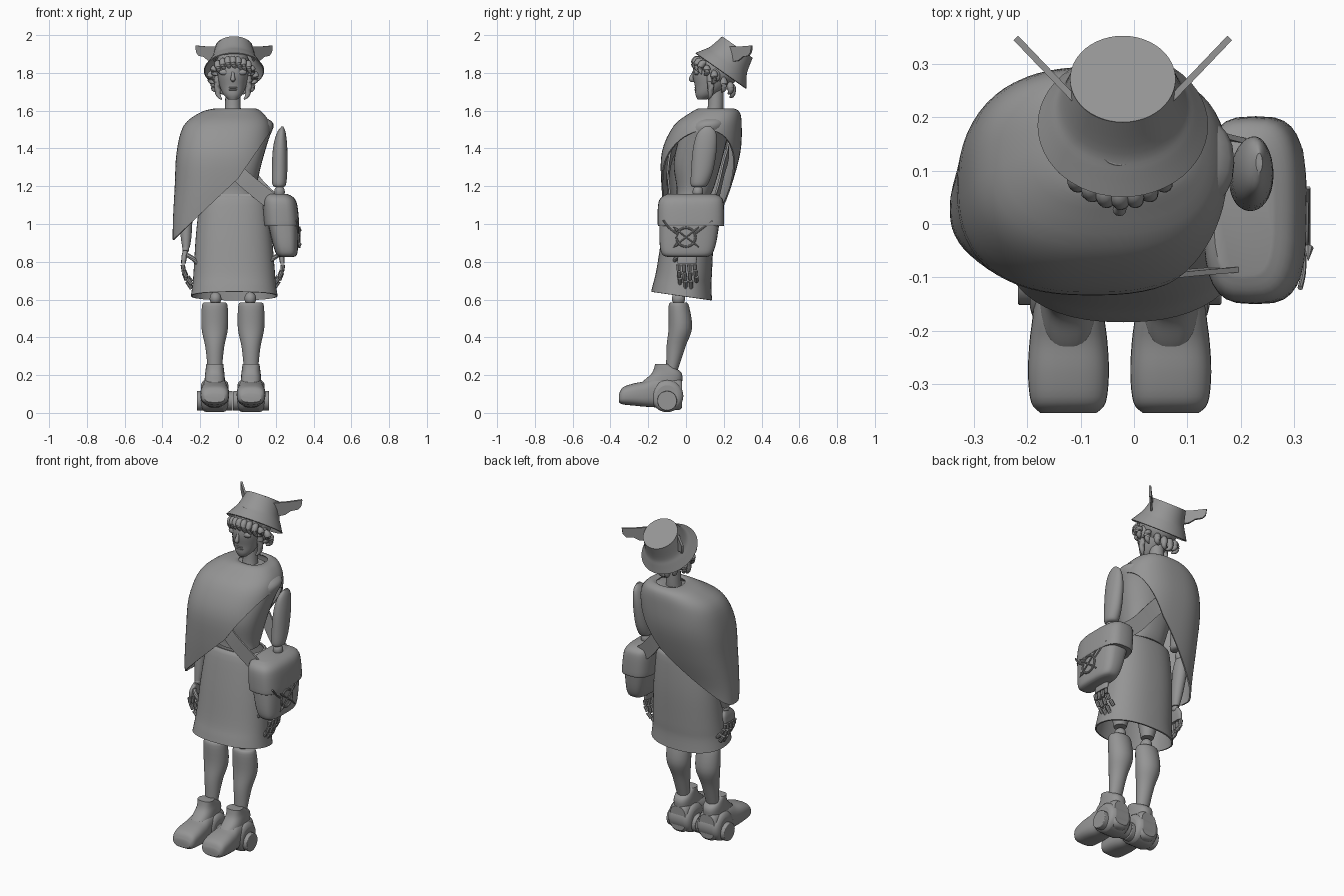
import bpy, bmesh
from math import sin, cos, pi, radians
from mathutils import Vector, Matrix

cube = bpy.data.objects.get("Cube")
if cube:
    bpy.data.objects.remove(cube, do_unlink=True)

grey = bpy.data.materials.new("plain grey")
grey.use_nodes = True
tone = (0.3, 0.3, 0.3, 1)
grey.diffuse_color = tone
grey.node_tree.nodes["Principled BSDF"].inputs["Base Color"].default_value = tone
MID = -0.027  # body centre line


def finish(name, bm, solid=0, bevel=0):
    bmesh.ops.recalc_face_normals(bm, faces=bm.faces)
    if solid:
        bmesh.ops.solidify(bm, geom=bm.faces[:], thickness=solid)
        bmesh.ops.recalc_face_normals(bm, faces=bm.faces)
    me = bpy.data.meshes.new(name)
    bm.to_mesh(me)
    bm.free()
    me.materials.append(grey)
    me.shade_smooth()
    me.set_sharp_from_angle(angle=radians(38))
    ob = bpy.data.objects.new(name, me)
    bpy.context.collection.objects.link(ob)
    if bevel:
        mod = ob.modifiers.new("Soft edges", 'BEVEL')
        mod.width, mod.segments = bevel, 3
    return ob


def resample(rows, k):
    """Smooth spline through rows of numbers."""
    out, n = [], len(rows)
    for i in range(n - 1):
        a, b, c, d = (rows[min(max(j, 0), n - 1)] for j in range(i - 1, i + 3))
        for s in range(k):
            t = s / k
            out.append([q + t / 2 * (r - p + t * (2 * p - 5 * q + 4 * r - w + t * (3 * (q - r) + w - p)))
                        for p, q, r, w in zip(a, b, c, d)])
    return out + [list(rows[-1])]


def skin(name, loops, caps, cuts=(), **kw):
    bm = bmesh.new()
    vs = [[bm.verts.new(p) for p in loop] for loop in loops]
    n = len(vs[0])
    for a, b in zip(vs, vs[1:]):
        for i in range(n):
            bm.faces.new((a[i], a[(i + 1) % n], b[(i + 1) % n], b[i]))
    if caps:
        bm.faces.new(vs[0])
        bm.faces.new(vs[-1])
    for co, no in cuts:
        bmesh.ops.bisect_plane(bm, geom=bm.verts[:] + bm.edges[:] + bm.faces[:],
                               plane_co=co, plane_no=no, clear_inner=True)
        bmesh.ops.remove_doubles(bm, verts=bm.verts, dist=.004)
    return finish(name, bm, **kw)


def loft(name, rings, n=32, p=2, k=4, caps=True, upright=True, **kw):
    """Skin over oval rings (x, y, z, half width, half depth)."""
    def bend(v):
        return abs(v) ** (2 / p) * (1 if v > 0 else -1)
    loops = []
    for x, y, z, rx, ry in resample(rings, k):
        loop = []
        for i in range(n):
            u, v = rx * bend(cos(2 * pi * i / n)), ry * bend(sin(2 * pi * i / n))
            loop.append((x + u, y + v, z) if upright else (x + u, y, z + v))
        loops.append(loop)
    return skin(name, loops, caps, **kw)


def tube(name, pts, n=12, k=4):
    """Round limb or lock along points (x, y, z, radius)."""
    rows = resample(pts, k)
    loops = []
    for i, row in enumerate(rows):
        c = Vector(row[:3])
        d = Vector(rows[min(i + 1, len(rows) - 1)][:3]) - Vector(rows[max(i - 1, 0)][:3])
        q = Vector((0, 0, 1)).rotation_difference(d)
        loops.append([c + q @ Vector((cos(2 * pi * j / n), sin(2 * pi * j / n), 0)) * max(row[3], 0.001)
                      for j in range(n)])
    return skin(name, loops, True)


def ball(name, loc, size):
    bm = bmesh.new()
    bmesh.ops.create_uvsphere(bm, u_segments=24, v_segments=14, radius=1,
                              matrix=Matrix.Translation(loc) @ Matrix.Diagonal((*size, 1)))
    return finish(name, bm)


def barrel(name, loc, r, length, bevel=0.004):
    bm = bmesh.new()
    bmesh.ops.create_cone(bm, cap_ends=True, segments=32, radius1=r, radius2=r, depth=length,
                          matrix=Matrix.Translation(loc) @ Matrix.Rotation(pi / 2, 4, 'Y'))
    return finish(name, bm, bevel=bevel)


def ribbon(name, pts, width, solid):
    """Flat strap; width is a vector across the path."""
    bm = bmesh.new()
    w = Vector(width) / 2
    rows = [Vector(p) for p in resample(pts, 4)]
    vs = [(bm.verts.new(p - w), bm.verts.new(p + w)) for p in rows]
    for a, b in zip(vs, vs[1:]):
        bm.faces.new((a[0], a[1], b[1], b[0]))
    return finish(name, bm, solid=solid)


# Torso, neck and skirt
loft("torso", [(-.025, .04, 1.155, .118, .09), (-.025, .05, 1.2, .123, .1), (-.025, .06, 1.32, .15, .125),
               (-.02, .09, 1.45, .183, .128), (-.01, .12, 1.53, .198, .115), (-.015, .14, 1.57, .14, .09),
               (-.02, .155, 1.592, .07, .06)], p=2.3)
tube("neck", [(MID, .14, 1.54, .05), (MID, .155, 1.6, .042), (MID, .16, 1.72, .04)], n=20)
loft("skirt", [(-.025, .03, 1.15, .155, .09), (-.022, .025, 1.13, .178, .112), (-.022, .01, .95, .2, .135),
               (-.02, -.01, .75, .215, .148), (-.02, -.022, .67, .222, .156), (-.02, -.03, .57, .238, .17)],
     n=48, p=2.3, caps=False, solid=.008, cuts=[((0, -.03, .62), (0, .14, 1))])

# One-shouldered cape, cut along a diagonal hem
loft("cape", [(-.015, .165, 1.608, .075, .07), (-.015, .16, 1.612, .105, .092), (-.035, .155, 1.59, .165, .13),
              (-.058, .115, 1.52, .23, .18), (-.075, .08, 1.38, .25, .208), (-.08, .055, 1.2, .255, .185),
              (-.08, .03, 1, .265, .14), (-.08, .03, .86, .265, .12)],
     n=64, p=2.5, caps=False, solid=.008,
     cuts=[((0, 0, 1.24), (-.94, 0, 1)), ((0, 0, 1.24), (-1.45, 0, 1))])

# Head and face
loft("head", [(MID, .085, 1.66, .025, .025), (MID, .105, 1.685, .05, .055), (MID, .13, 1.73, .07, .083),
              (MID, .15, 1.8, .086, .115), (MID, .165, 1.87, .085, .113), (MID, .18, 1.93, .05, .07)], p=2.1)
tube("nose", [(MID, .045, 1.81, .007), (MID, .033, 1.785, .009), (MID, .028, 1.765, .013), (MID, .045, 1.755, .004)])
for z in (1.722, 1.711):
    ball("lip", (MID, .058, z), (.026, .014, .006))
for s in (-1, 1):
    ball("eye", (MID + s * .043, .057, 1.803), (.03, .014, .016))
    tube("eyebrow", [(MID + s * .018, .04, 1.832, .004), (MID + s * .045, .048, 1.84, .005),
                     (MID + s * .07, .075, 1.828, .002)], n=8)
    ball("ear", (MID + s * .093, .155, 1.785), (.016, .026, .036))

# Hair: cap, fringe and hanging locks
ball("hair_cap", (MID, .19, 1.82), (.102, .1, .095))
for i in range(7):
    d = (i - 3) * .027
    back = d * d * 5
    x, y, z = MID + d, .053 + back, 1.885 - back * .7
    tube("fringe_lock", [(x, y + .02, z - .008, .01), (x, y, z - .013, .018),
                         (x + .004, y - .012, z - .04, .015), (x + .016, y - .004, z - .068, .003)])
for s in (-1, 1):
    for dx, y, z in ((.1, .11, 1.79), (.118, .15, 1.745), (.08, .13, 1.66), (.1, .2, 1.7), (.06, .235, 1.69), (.02, .245, 1.67)):
        top = 1.84 - .7 * (y - .1)
        tube("side_lock", [(MID + s * dx * .85, y, top, .012), (MID + s * dx, y, top * .7 + z * .3, .02),
                           (MID + s * dx, y, top * .2 + z * .8, .014), (MID + s * (dx - .02), y - .012, z, .004)])

# Hat tilted back, with a pair of wings
tilt = Matrix.Translation((MID + .006, .185, 1.812)) @ Matrix.Rotation(radians(-35), 4, 'X')
hat = loft("hat", [(0, 0, 0, .16, .164), (0, 0, .04, .136, .138), (0, 0, .075, .117, .118),
                   (0, 0, .15, .097, .099)], n=48, caps=False, solid=.006)
hat.matrix_world = tilt
bm = bmesh.new()
bmesh.ops.create_circle(bm, cap_ends=True, segments=48, radius=.099,
                        matrix=tilt @ Matrix.Translation((0, 0, .148)))
finish("hat_top", bm, solid=.004)
outline = [(0, 1.94), (.5, 1.94), (1, 1.945), (.97, 1.91), (.85, 1.89), (.6, 1.885), (.4, 1.865), (.15, 1.86), (0, 1.89)]
for s in (-1, 1):
    bm = bmesh.new()
    bm.faces.new([bm.verts.new((MID + .006 + s * (.095 + .11 * t), .23 + .115 * t, z)) for t, z in outline])
    finish("hat_wing", bm, solid=.012)

# Arms and jointed hands
for s in (-1, 1):
    def at(dx, y, z, *r):
        return (MID + s * dx, y, z, *r)
    pull = 0 if s > 0 else .025  # the covered arm hangs closer
    loft("upper_arm", [at(.262 - pull, .115, 1.515, .006, .018), at(.256 - pull, .11, 1.48, .024, .05),
                       at(.25 - pull, .1, 1.4, .038, .063), at(.247 - pull, .085, 1.28, .041, .058),
                       at(.245 - pull, .07, 1.21, .036, .045), at(.245 - pull, .068, 1.195, .02, .03)])
    ball("elbow_joint", at(.247, .063, 1.17), (.028, .028, .035))
    loft("forearm", [at(.25, .06, 1.15, .025, .03), at(.25, .055, 1.08, .036, .045), at(.248, .035, .95, .03, .035),
                     at(.248, .02, .875, .02, .024)])
    ball("wrist_joint", at(.25, .018, .865), (.018, .02, .02))
    loft("palm", [at(.252, .015, .86, .012, .03), at(.257, .008, .83, .015, .05), at(.262, .004, .79, .012, .05)], p=3)
    for f in range(4):
        y = -.04 + f * .029
        bottom = (.675, .65, .655, .69)[f]
        step = (.785 - bottom) / 3
        for j in range(3):
            top = .785 - j * step
            tube("finger_joint", [at(.265 - .006 * j * j, y + .004 * j, top, .012),
                                  at(.265 - .006 * (j + .8) ** 2, y + .004 * j, top - step * .85, .01)], n=8, k=1)
    tube("thumb", [at(.24, -.03, .835, .012), at(.21, -.055, .815, .012), at(.185, -.06, .785, .008)], n=8)

# Legs, shoes and heel wheels
for s in (-1, 1):
    fx = MID + s * .096
    loft("thigh", [(fx, 0, 1.05, .07, .07), (fx, -.02, .8, .065, .065), (fx, -.035, .645, .035, .035)])
    ball("knee_joint", (fx - s * .004, -.04, .605), (.031, .035, .036))
    loft("shin", [(fx, -.04, .585, .055, .04), (fx, -.038, .565, .068, .054), (fx, -.03, .45, .07, .062),
                  (fx, -.053, .35, .05, .05), (fx, -.072, .24, .038, .033), (fx, -.08, .2, .034, .028)])
    loft("shoe", [(fx, -.355, .078, .052, .022), (fx, -.335, .09, .07, .045), (fx, -.28, .097, .076, .058),
                  (fx, -.22, .1, .073, .067), (fx, -.17, .108, .067, .078), (fx, -.1, .105, .063, .088),
                  (fx, -.04, .1, .06, .085), (fx, -.02, .1, .05, .07)], p=2.8, upright=False)
    loft("shoe_cuff", [(fx, -.145, .12, .055, .125), (fx, -.125, .165, .054, .105), (fx, -.105, .2, .052, .085),
                       (fx, -.105, .225, .049, .068), (fx, -.128, .258, .045, .036)], p=2.6)
    barrel("heel_cover", (fx, -.1, .09), .086, .145, bevel=.03)
    barrel("heel_wheel", (fx, -.1, .064), .052, .19)

# Shoulder bag with flap, strap and buckle
loft("bag_body", [(.258, .005, .825, .035, .1), (.258, .005, .84, .055, .132), (.25, .01, .9, .068, .15),
                  (.236, .02, 1.03, .084, .16)], p=3.2)
loft("bag_flap", [(.23, .026, .99, .088, .17), (.23, .026, 1.0, .094, .176), (.222, .026, 1.1, .092, .174),
                  (.215, .028, 1.14, .08, .16), (.205, .028, 1.16, .055, .125)], p=3.2)
ribbon("strap_front", [(.23, -.085, 1.08), (.12, -.095, 1.165), (0, -.1, 1.27), (-.12, -.06, 1.42), (-.17, .08, 1.53)],
       (.05, 0, .07), .01)
ribbon("strap_back", [(.23, .15, 1.09), (.13, .175, 1.17), (.04, .2, 1.28), (-.08, .225, 1.42), (-.17, .12, 1.53)],
       (.05, 0, .07), .01)
tube("buckle_ring", [(.322, .05 * cos(a * pi / 8), .93 + .05 * sin(a * pi / 8), .006) for a in range(17)], n=8, k=2)
for s in (-1, 1):
    tube("buckle_pin", [(.327, -.068, .93 - s * .055, .001), (.327, -.045, .93 - s * .036, .01), (.327, -.043, .93 - s * .034, .004),
                        (.327, .05, .93 + s * .038, .004), (.327, .068, .93 + s * .055, .004)], n=8, k=1)
    tube("buckle_cord", [(.318, s * .05, .95, .005), (.318, s * .09, .98, .005), (.312, .01 + s * .13, 1.02, .005)], n=8)
